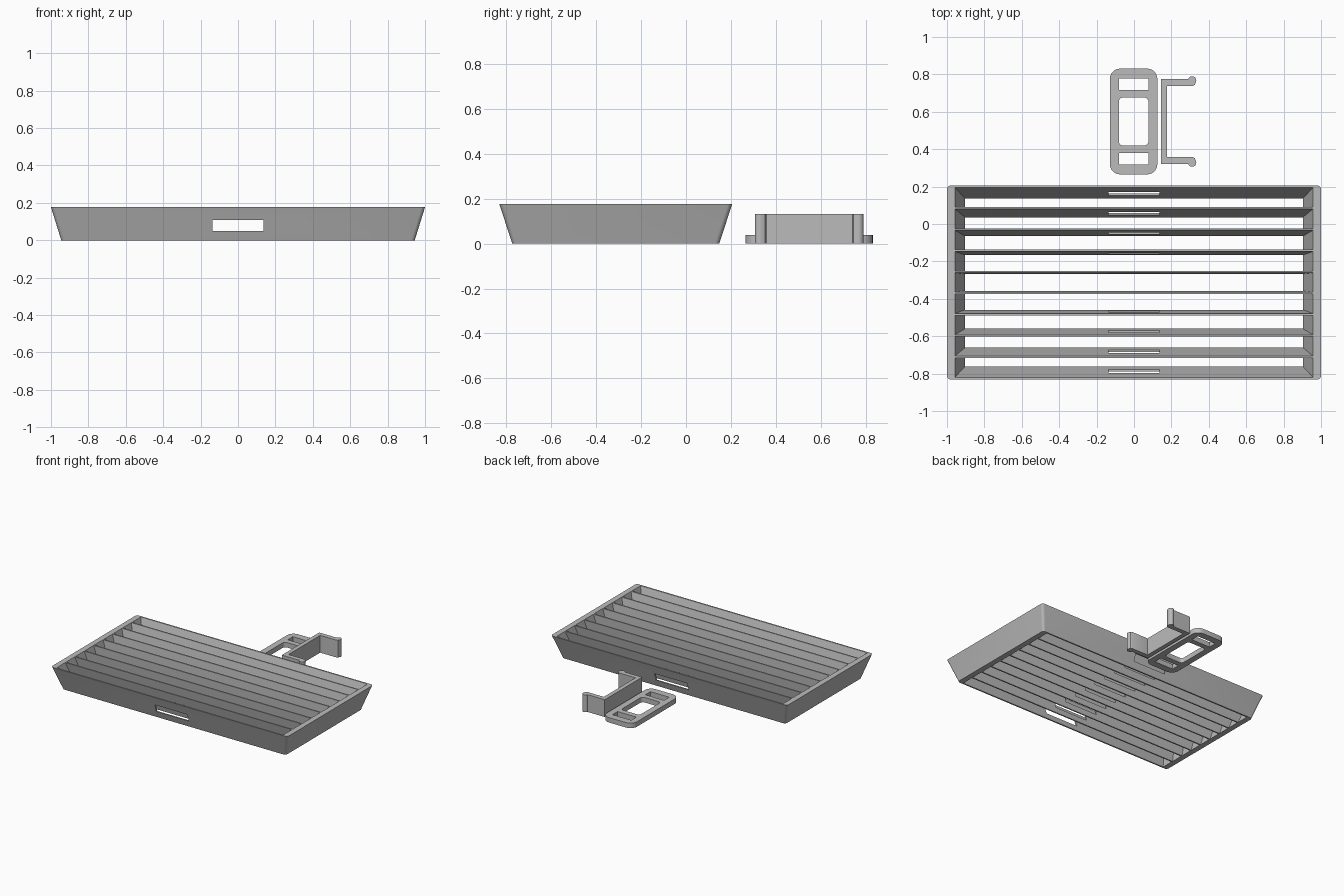
import bpy, bmesh
from math import sin, cos, radians, pi

cube = bpy.data.objects.get("Cube")
if cube:
    bpy.data.objects.remove(cube, do_unlink=True)

grey = bpy.data.materials.new("plain grey")
grey.use_nodes = True
grey.diffuse_color = (0.5, 0.5, 0.5, 1)
grey.node_tree.nodes["Principled BSDF"].inputs["Base Color"].default_value = grey.diffuse_color


def rounded_rect(cx, cy, hx, hy, r=0, steps=6):
    """Outline of a rectangle given by centre and half sizes."""
    if not r:
        return [(cx + hx, cy + hy), (cx - hx, cy + hy), (cx - hx, cy - hy), (cx + hx, cy - hy)]
    pts = []
    for k, (sx, sy) in enumerate([(1, 1), (-1, 1), (-1, -1), (1, -1)]):
        for i in range(steps + 1):
            a = (k + i / steps) * pi / 2
            pts.append((cx + sx * (hx - r) + r * cos(a), cy + sy * (hy - r) + r * sin(a)))
    return pts


def loft(name, pairs, z0, z1):
    """Solid between each lower and upper outline."""
    bm = bmesh.new()
    for low, high in pairs:
        a = [bm.verts.new((x, y, z0)) for x, y in low]
        b = [bm.verts.new((x, y, z1)) for x, y in high]
        bm.faces.new(a)
        bm.faces.new(b)
        for i in range(len(a)):
            j = (i + 1) % len(a)
            bm.faces.new((a[i], a[j], b[j], b[i]))
    bmesh.ops.recalc_face_normals(bm, faces=bm.faces)
    mesh = bpy.data.meshes.new(name)
    bm.to_mesh(mesh)
    bm.free()
    mesh.materials.append(grey)
    obj = bpy.data.objects.new(name, mesh)
    bpy.context.collection.objects.link(obj)
    return obj


def cut(obj, cutter):
    mod = obj.modifiers.new("cut", 'BOOLEAN')
    mod.operation = 'DIFFERENCE'
    mod.solver = 'EXACT'
    mod.object = cutter
    bpy.context.view_layer.objects.active = obj
    bpy.ops.object.modifier_apply(modifier=mod.name)
    bpy.data.objects.remove(cutter, do_unlink=True)


def smooth(obj):
    bpy.ops.object.select_all(action='DESELECT')
    obj.select_set(True)
    bpy.context.view_layer.objects.active = obj
    bpy.ops.object.shade_smooth_by_angle(angle=radians(30))


# Tapered vent tray: nine fanned cells leave eight slats between thin walls
HEIGHT, MID, CELLS = 0.177, -0.3125, 9
PITCH, SLAT, RIM = 0.1137, 0.005, 0.042


def taper(z):
    t = 1 - z / HEIGHT
    return 1 - 0.055 * t, 0.5185 - 0.058 * t


def body_outline(z):
    hx, hy = taper(z)
    return rounded_rect(0, MID, hx, hy, 0.02)


def cell_outline(i, z):
    hx, hy = taper(z)
    pitch = PITCH * (hy - 0.006) / (CELLS * PITCH / 2)
    return rounded_rect(0, MID + (i - CELLS // 2) * pitch, hx - RIM, pitch / 2 - SLAT)


vent = loft("slatted_vent", [(body_outline(0), body_outline(HEIGHT))], 0, HEIGHT)
below, above = -0.05, HEIGHT + 0.05
cut(vent, loft("cell_cutter", [(cell_outline(i, below), cell_outline(i, above))
                               for i in range(CELLS)], below, above))
# Slot running through every slat
slot = rounded_rect(0, MID, 0.137, 0.6)
cut(vent, loft("slot_cutter", [(slot, slot)], 0.05, 0.108))
smooth(vent)

# Flat retaining plate with three windows
CLIP_Y = 0.548
plate_shape = rounded_rect(-0.002, CLIP_Y, 0.127, 0.283, 0.055)
plate = loft("retaining_plate", [(plate_shape, plate_shape)], 0, 0.038)
windows = [rounded_rect(-0.002, CLIP_Y + s * 0.199, 0.079, 0.031) for s in (-1, 1)]
windows.append(rounded_rect(-0.002, CLIP_Y, 0.079, 0.128, 0.022))
cut(plate, loft("window_cutter", [(w, w) for w in windows], -0.05, 0.1))
smooth(plate)

# U-shaped clip with bulbed arm tips, half outline mirrored
half = [(0.145, 0.226)]
for i in range(13):
    a = radians(164 - i * 15.5)
    half.append((0.311 + 0.022 * cos(a), 0.22 + 0.022 * sin(a)))
half += [(0.325, 0.196), (0.314, 0.191), (0.177, 0.191)]
outline = [(x, CLIP_Y + v) for x, v in half]
outline += [(x, CLIP_Y - v) for x, v in reversed(half)]
clip = loft("spring_clip", [(outline, outline)], 0, 0.132)
smooth(clip)
